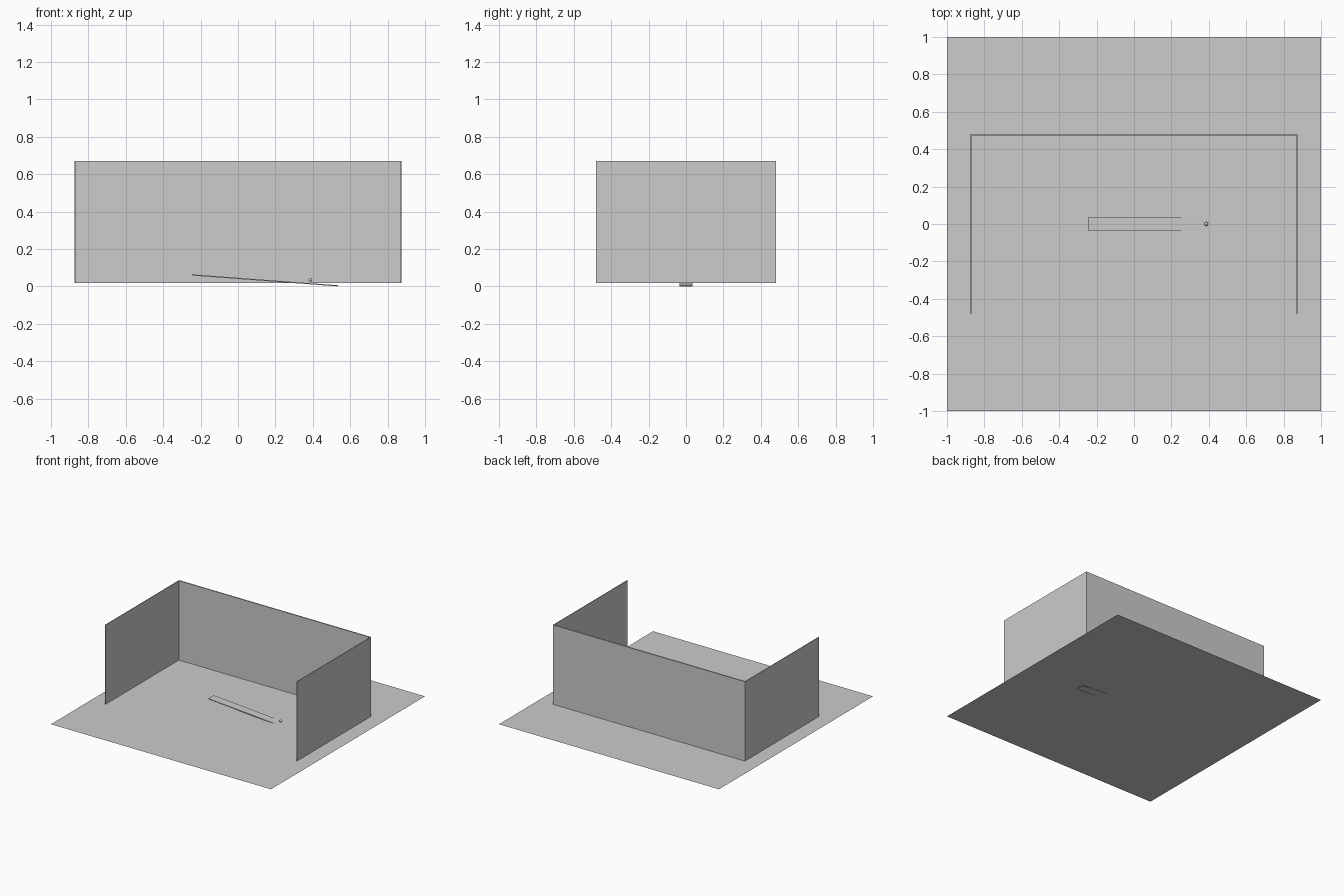
import bpy, math

if "Cube" in bpy.data.objects:
    bpy.data.objects.remove(bpy.data.objects["Cube"])

grey = bpy.data.materials.new("plain grey")
grey.diffuse_color = (0.604, 0.604, 0.604, 1)
grey.use_nodes = True
grey.node_tree.nodes["Principled BSDF"].inputs["Base Color"].default_value = grey.diffuse_color


def finish(name):
    ob = bpy.context.object
    ob.name = name
    ob.data.materials.append(grey)
    return ob


def box(name, size, loc, tilt=0.0):
    bpy.ops.mesh.primitive_cube_add(size=1, location=loc, rotation=(0, tilt, 0))
    bpy.context.object.scale = size
    return finish(name)


FLOOR_Z, TOP_Z = 0.019, 0.671
MID_Z, HEIGHT = (FLOOR_Z + TOP_Z) / 2, TOP_Z - FLOOR_Z

# Floor: a single sheet
bpy.ops.mesh.primitive_plane_add(size=2, location=(0, 0, FLOOR_Z))
finish("floor")

# Three walls, open towards the front
box("back_wall", (1.744, 0.01, HEIGHT), (0, 0.477, MID_Z))
for side, name in ((-1, "left_wall"), (1, "right_wall")):
    box(name, (0.005, 0.962, HEIGHT), (side * 0.8705, 0, MID_Z))

# Shallow ramp whose low end dips through the floor
dx, dz = 0.78, 0.058
box("ramp", (math.hypot(dx, dz), 0.07, 0.006), (0.145, 0, 0.032), math.atan2(dz, dx))

# Small ball near the low end of the ramp
bpy.ops.mesh.primitive_uv_sphere_add(segments=32, ring_count=16, radius=0.01,
                                     location=(0.387, 0, 0.035))
finish("ball")
bpy.ops.object.shade_smooth()
